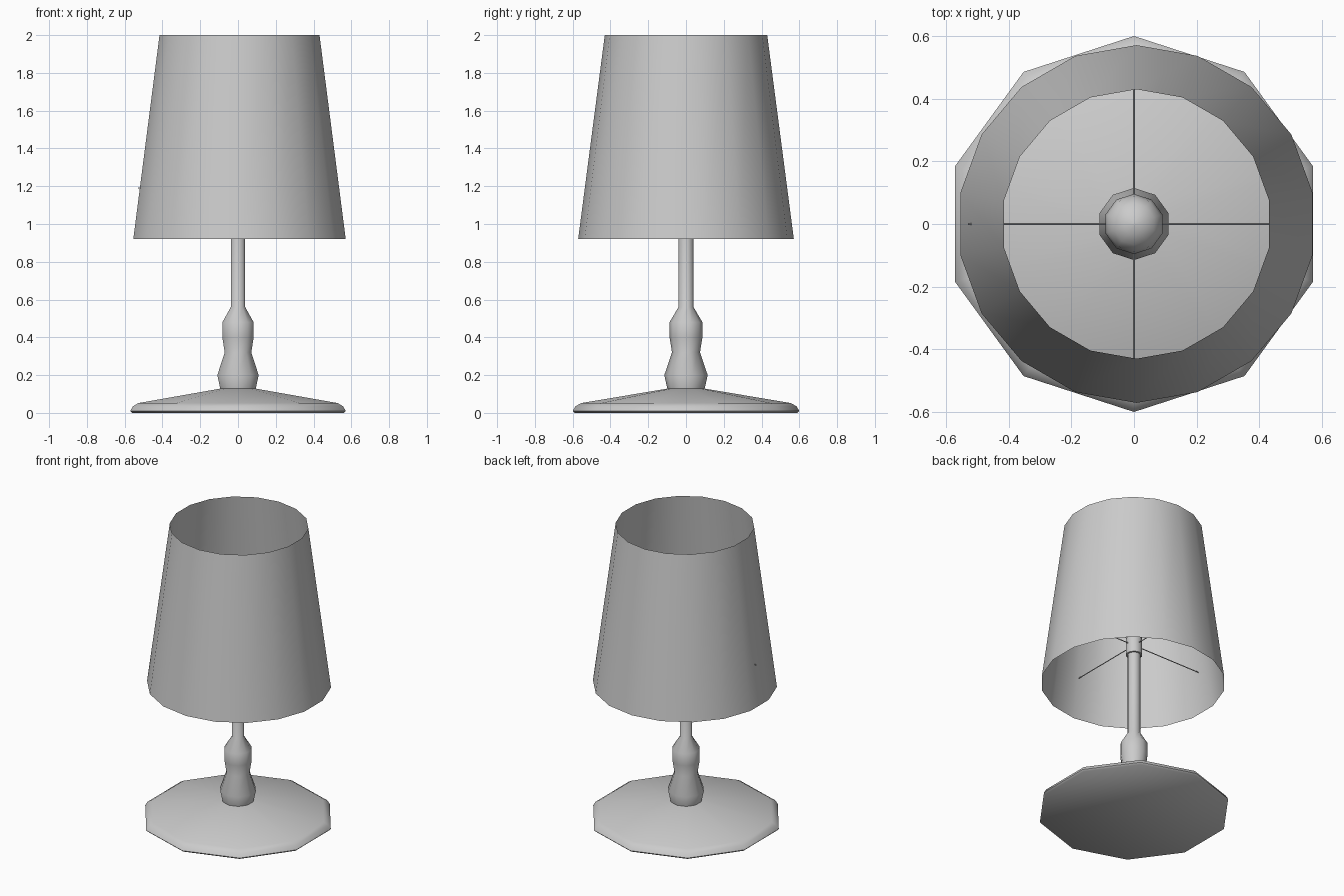
import bpy, bmesh, math
from mathutils import Vector

if "Cube" in bpy.data.objects:
    bpy.data.objects.remove(bpy.data.objects["Cube"])


def lathe(name, profile, sides, center_x=0.0, close=True, angle=50):
    """Spin (radius, z) points round the z axis, with a corner on the y axis."""
    bm = bmesh.new()
    rings = []
    for r, z in profile:
        rings.append([bm.verts.new((center_x + r * math.cos(math.pi / 2 + math.tau * i / sides),
                                    r * math.sin(math.pi / 2 + math.tau * i / sides), z))
                      for i in range(sides)])
    for low, high in zip(rings, rings[1:]):
        for i in range(sides):
            j = (i + 1) % sides
            bm.faces.new((low[i], low[j], high[j], high[i]))
    if close:
        bm.faces.new(rings[0][::-1])
        bm.faces.new(rings[-1])
    mesh = bpy.data.meshes.new(name)
    bm.to_mesh(mesh)
    bm.free()
    obj = bpy.data.objects.new(name, mesh)
    bpy.context.collection.objects.link(obj)
    smooth(obj, angle)
    return obj


def smooth(obj, angle):
    bpy.ops.object.select_all(action='DESELECT')
    obj.select_set(True)
    bpy.context.view_layer.objects.active = obj
    bpy.ops.object.shade_smooth_by_angle(angle=math.radians(angle))


# Ten-sided foot with a bevelled rim
lathe("foot", [(0.59, 0.0), (0.60, 0.01), (0.585, 0.035), (0.555, 0.052), (0.09, 0.13)], 10)

# Turned body and pole
lathe("stem", [(0.098, 0.125), (0.115, 0.20), (0.074, 0.32), (0.087, 0.40),
               (0.087, 0.48), (0.04, 0.56), (0.04, 1.13)], 10)

# Bulb socket and bulb
lathe("socket", [(0.052, 1.12), (0.052, 1.23)], 10)
lathe("bulb", [(0.045, 1.23), (0.06, 1.27), (0.085, 1.32), (0.096, 1.37),
               (0.088, 1.41), (0.067, 1.44), (0.035, 1.46), (0.005, 1.467)], 10)

# Tapered shade, open at both ends
lathe("shade", [(0.571, 0.92), (0.43, 2.0)], 18, center_x=0.008, close=False)

# Four thin wires holding the shade
for k in range(4):
    a = math.pi / 2 * k
    bpy.ops.mesh.primitive_cylinder_add(
        vertices=6, radius=0.003, depth=0.49,
        location=(0.285 * math.cos(a), 0.285 * math.sin(a), 1.19),
        rotation=(0, math.pi / 2, a))
    bpy.context.object.name = f"shade_wire_{k + 1}"
